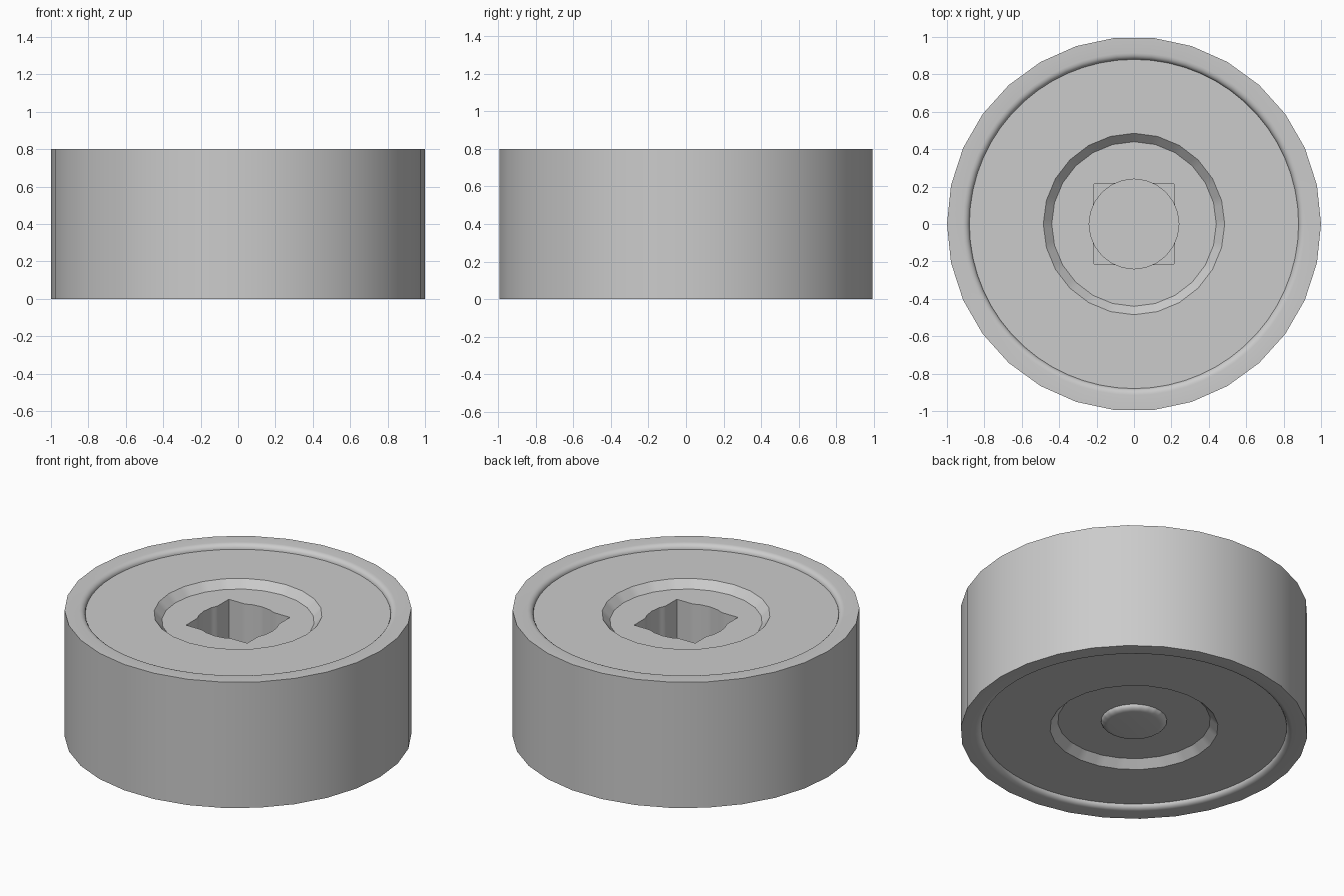
import bpy, bmesh, math

cube = bpy.data.objects.get("Cube")
if cube:
    bpy.data.objects.remove(cube, do_unlink=True)

grey = bpy.data.materials.new("plain grey")
grey.use_nodes = True
grey.diffuse_color = (0.6, 0.6, 0.6, 1)
grey.node_tree.nodes["Principled BSDF"].inputs["Base Color"].default_value = (0.6, 0.6, 0.6, 1)


def polygon(r, n):
    """Radius of an n-sided polygon (corner on +x) as a function of angle."""
    step = 2 * math.pi / n
    return lambda a: r * math.cos(step / 2) / math.cos(a % step - step / 2)


def square(half):
    return lambda a: half / max(abs(math.cos(a)), abs(math.sin(a)))


def fillet(r0, z0, dr, dz, n, steps=5):
    """Quarter round from (r0, z0), tangent to the flat, dropping by dz."""
    angles = [math.pi / 2 * i / steps for i in range(steps + 1)]
    return [(polygon(r0 + dr * math.sin(t), n), z0 + dz * (1 - math.cos(t))) for t in angles]


def lathe(name, sections, columns, cap=False):
    """Skin a stack of (radius function, height) sections."""
    bm = bmesh.new()
    rings = []
    for radius, z in sections:
        ring = []
        for i in range(columns):
            a = 2 * math.pi * i / columns
            r = radius(a)
            ring.append(bm.verts.new((r * math.cos(a), r * math.sin(a), z)))
        rings.append(ring)
    for low, high in zip(rings, rings[1:]):
        for i in range(columns):
            j = (i + 1) % columns
            bm.faces.new((low[i], low[j], high[j], high[i]))
    if cap:
        bm.faces.new(rings[-1])
    bmesh.ops.remove_doubles(bm, verts=bm.verts, dist=0.0001)
    # Bottom surfaces run inward from the rim, so their winding is flipped
    if name.startswith("lower"):
        bmesh.ops.reverse_faces(bm, faces=bm.faces)
    mesh = bpy.data.meshes.new(name)
    bm.to_mesh(mesh)
    bm.free()
    mesh.materials.append(grey)
    obj = bpy.data.objects.new(name, mesh)
    bpy.context.collection.objects.link(obj)
    bpy.ops.object.select_all(action="DESELECT")
    obj.select_set(True)
    bpy.context.view_layer.objects.active = obj
    bpy.ops.object.shade_smooth_by_angle(angle=math.radians(35))
    return obj


HEIGHT = 0.8
COLUMNS = 120


def face_profile(z, inward):
    """Rim, rounded step, flat shield and chamfered centre recess."""
    return ([(polygon(1, 30), z)]
            + fillet(0.915, z, -0.035, inward * 0.03, 60)
            + [(polygon(0.485, 24), z + inward * 0.03),
               (polygon(0.44, 24), z + inward * 0.077)])


# Outer wall
lathe("outer_wall", [(polygon(1, 30), 0), (polygon(1, 30), HEIGHT)], 30)

# Upper face with a square socket over a deeper round bore
bore = polygon(0.24, 24)
corners = square(0.215)
socket = lambda a: max(bore(a), corners(a))
lathe("upper_face", face_profile(HEIGHT, -1)
      + [(socket, 0.723), (socket, 0.42), (bore, 0.42), (bore, 0.2)], COLUMNS, cap=True)

# Lower face with a small rounded boss
boss = fillet(0.15, 0.047, 0.04, 0.03, 24)[::-1]
lathe("lower_face", face_profile(0, 1) + boss, COLUMNS, cap=True)
